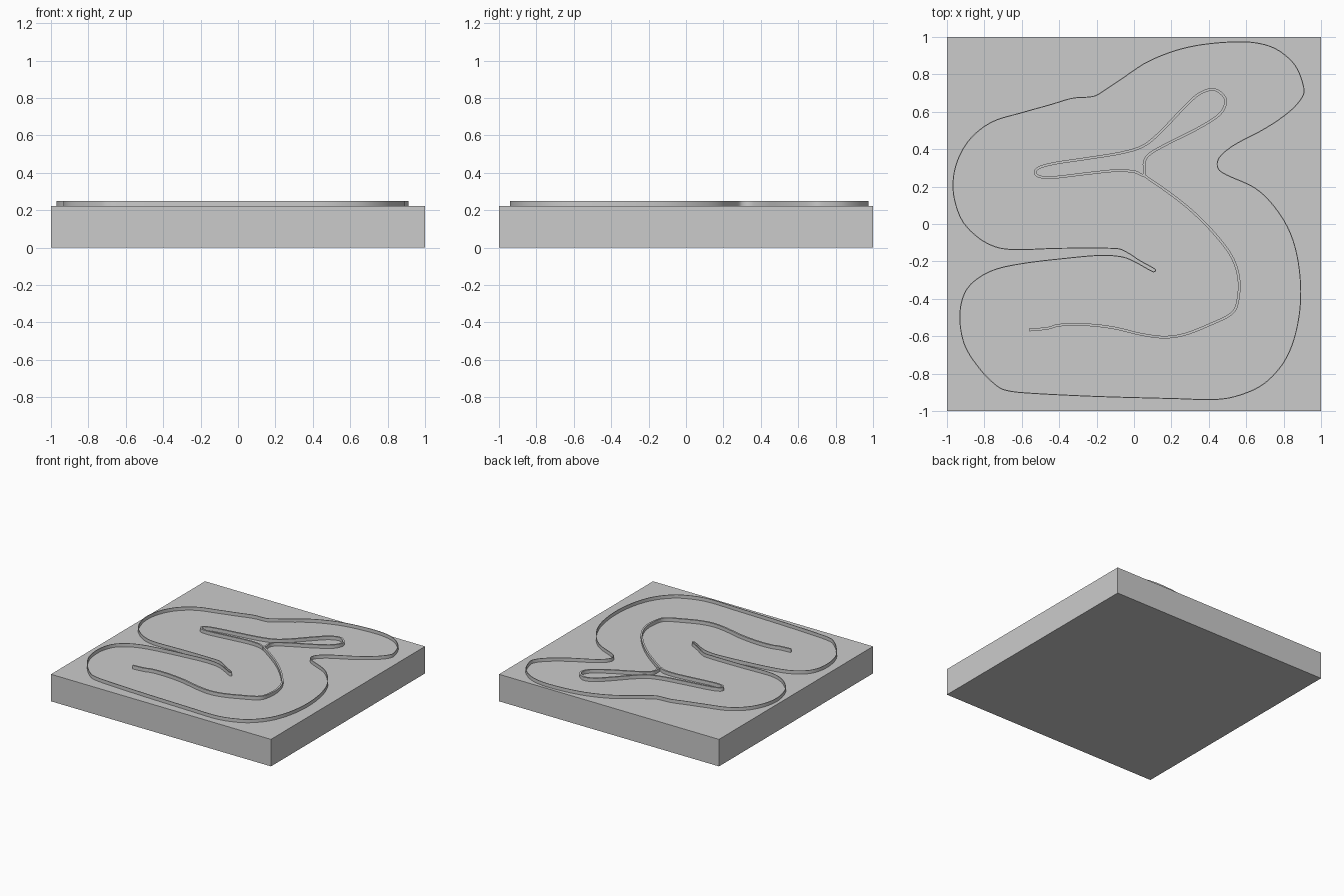
import bpy, bmesh
from mathutils import Vector

TOP, RIM = 0.222, 0.25

grey = bpy.data.materials.new("plain grey")
grey.diffuse_color = (0.6, 0.6, 0.6, 1)


def spline(pts, closed, steps=6):
    """Catmull-Rom curve through the points."""
    p = [Vector(q) for q in pts]
    n = len(p)
    at = (lambda i: p[i % n]) if closed else (lambda i: p[max(0, min(n - 1, i))])
    out = []
    for i in range(n if closed else n - 1):
        a, b, c, d = at(i - 1), at(i), at(i + 1), at(i + 2)
        for s in range(steps):
            t = s / steps
            out.append(0.5 * (2 * b + (c - a) * t + (2 * a - 5 * b + 4 * c - d) * t * t
                              + (3 * b - a - 3 * c + d) * t ** 3))
    if not closed:
        out.append(p[-1])
    return out


def finish(name, bm):
    bmesh.ops.recalc_face_normals(bm, faces=bm.faces)
    me = bpy.data.meshes.new(name)
    bm.to_mesh(me)
    bm.free()
    me.materials.append(grey)
    ob = bpy.data.objects.new(name, me)
    bpy.context.collection.objects.link(ob)
    bpy.context.view_layer.objects.active = ob
    ob.select_set(True)
    bpy.ops.object.shade_smooth_by_angle()
    ob.select_set(False)
    return ob


def wall(name, pts, closed, width):
    """Upright wall of constant width following a smooth path."""
    path = spline(pts, closed)
    n = len(path)
    bm = bmesh.new()
    rings = []
    for i, q in enumerate(path):
        if closed:
            t = path[(i + 1) % n] - path[i - 1]
        else:
            t = path[min(i + 1, n - 1)] - path[max(i - 1, 0)]
        side = Vector((-t.y, t.x)).normalized() * width / 2
        rings.append([bm.verts.new((v.x, v.y, z)) for v, z in
                      ((q + side, TOP - 0.002), (q + side, RIM),
                       (q - side, RIM), (q - side, TOP - 0.002))])
    for i in range(n if closed else n - 1):
        a, b = rings[i], rings[(i + 1) % n]
        for k in range(4):
            bm.faces.new((a[k], a[(k + 1) % 4], b[(k + 1) % 4], b[k]))
    if not closed:
        bm.faces.new(rings[0])
        bm.faces.new(rings[-1])
    return finish(name, bm)


# base slab
bm = bmesh.new()
bmesh.ops.create_cube(bm, size=1)
bmesh.ops.scale(bm, vec=(2, 2, TOP), verts=bm.verts)
bmesh.ops.translate(bm, vec=(0, 0, TOP / 2), verts=bm.verts)
finish("base_slab", bm)

# outer edge of the winding track
wall("outer_track_wall", [
    (-0.68, -0.89), (-0.55, -0.905), (-0.2, -0.922), (0.2, -0.933), (0.44, -0.938),
    (0.58, -0.91), (0.70, -0.85), (0.80, -0.74), (0.86, -0.60), (0.89, -0.42),
    (0.882, -0.23), (0.84, -0.06), (0.76, 0.08), (0.65, 0.19), (0.49, 0.265),
    (0.447, 0.305), (0.46, 0.36), (0.54, 0.425), (0.70, 0.51), (0.83, 0.60),
    (0.90, 0.68), (0.905, 0.74), (0.86, 0.85), (0.76, 0.935), (0.64, 0.97),
    (0.50, 0.972), (0.34, 0.955), (0.20, 0.92), (0.06, 0.86), (-0.06, 0.78),
    (-0.18, 0.70), (-0.23, 0.68), (-0.33, 0.672), (-0.45, 0.637), (-0.60, 0.595),
    (-0.76, 0.545), (-0.88, 0.45), (-0.95, 0.32), (-0.967, 0.18), (-0.93, 0.04),
    (-0.86, -0.05), (-0.76, -0.115), (-0.64, -0.137), (-0.40, -0.13), (-0.12, -0.13),
    (-0.05, -0.145), (0.03, -0.195), (0.11, -0.24), (0.108, -0.255), (0.09, -0.25),
    (0.0, -0.20), (-0.07, -0.175), (-0.18, -0.168), (-0.35, -0.182), (-0.60, -0.212),
    (-0.76, -0.25), (-0.87, -0.32), (-0.92, -0.41), (-0.93, -0.53), (-0.90, -0.66),
    (-0.82, -0.78), (-0.74, -0.86)], True, 0.005)

# closed island in the middle of the track
wall("inner_island_wall", [
    (-0.527, 0.272), (-0.51, 0.30), (-0.42, 0.325), (-0.22, 0.355), (-0.06, 0.382),
    (0.05, 0.418), (0.14, 0.49), (0.25, 0.605), (0.34, 0.69), (0.42, 0.72),
    (0.475, 0.69), (0.49, 0.645), (0.45, 0.58), (0.33, 0.505), (0.18, 0.43),
    (0.085, 0.375), (0.055, 0.33), (0.053, 0.262), (0.0, 0.28), (-0.10, 0.285),
    (-0.25, 0.27), (-0.42, 0.25), (-0.50, 0.252)], True, 0.014)

# inner divider running from the island to the track's tail
wall("inner_divider_wall", [
    (0.05, 0.262), (0.18, 0.172), (0.30, 0.078), (0.42, -0.04), (0.52, -0.17),
    (0.56, -0.29), (0.555, -0.41), (0.52, -0.48), (0.40, -0.54), (0.27, -0.59),
    (0.16, -0.605), (0.04, -0.59), (-0.12, -0.553), (-0.28, -0.537), (-0.40, -0.541),
    (-0.46, -0.557), (-0.56, -0.567)], False, 0.014)
